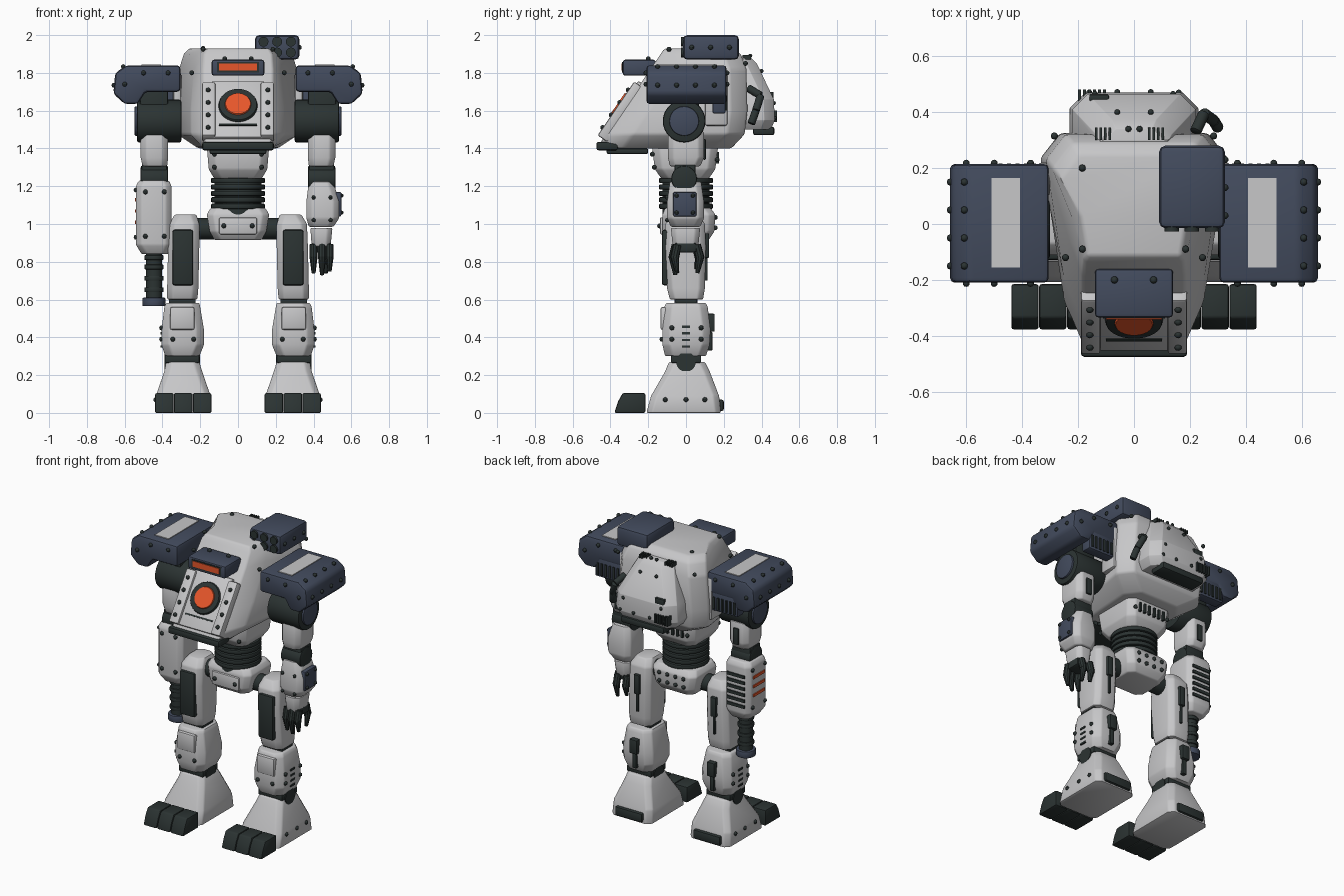
import bpy, bmesh, math
from mathutils import Vector, Matrix

if "Cube" in bpy.data.objects:
    bpy.data.objects.remove(bpy.data.objects["Cube"])

def material(name, c):
    m = bpy.data.materials.new(name)
    m.diffuse_color = (*c, 1)
    m.use_nodes = True
    m.node_tree.nodes["Principled BSDF"].inputs["Base Color"].default_value = m.diffuse_color
    return m

GREY = material("light grey armour", (.57, .57, .58))
NAVY = material("navy armour", (.055, .07, .11))
DARK = material("dark rubber", (.024, .033, .032))
ORANGE = material("orange glass", (.85, .1, .025))

def finish(name, bm, mat, bevel=0):
    bmesh.ops.recalc_face_normals(bm, faces=bm.faces)
    if bevel:
        edges = [e for e in bm.edges if e.is_manifold and e.calc_face_angle() > .35]
        bmesh.ops.bevel(bm, geom=edges, offset=bevel, segments=2, profile=.5,
                        affect='EDGES', clamp_overlap=True)
    me = bpy.data.meshes.new(name)
    bm.to_mesh(me)
    bm.free()
    me.materials.append(mat)
    me.shade_smooth()
    me.set_sharp_from_angle(angle=math.radians(32))
    ob = bpy.data.objects.new(name, me)
    bpy.context.collection.objects.link(ob)
    return ob

def skin(name, rings, mat, bevel=0):
    """Closed skin over rings that have equal point counts."""
    bm = bmesh.new()
    vs = [[bm.verts.new(p) for p in r] for r in rings]
    n = len(vs[0])
    for a, b in zip(vs, vs[1:]):
        for i in range(n):
            bm.faces.new((a[i], a[(i + 1) % n], b[(i + 1) % n], b[i]))
    bm.faces.new(vs[0])
    bm.faces.new(vs[-1])
    return finish(name, bm, mat, bevel)

def loft(name, secs, mat, c=.03, bevel=.008, s=1):
    """Stack of chamfered rectangles (z, x0, x1, y0, y1)."""
    rings = []
    for z, a, b, y0, y1 in secs:
        pts = [(a + c, y0), (b - c, y0), (b, y0 + c), (b, y1 - c),
               (b - c, y1), (a + c, y1), (a, y1 - c), (a, y0 + c)]
        rings.append([(s * x, y, z) for x, y in pts])
    return skin(name, rings, mat, bevel)

def boxes(name, items, mat, bevel=0, frame=Matrix()):
    """One object from boxes given as (x0, x1, y0, y1, z0, z1)."""
    bm = bmesh.new()
    for x0, x1, y0, y1, z0, z1 in items:
        m = Matrix.Translation(((x0 + x1) / 2, (y0 + y1) / 2, (z0 + z1) / 2)) @ \
            Matrix.Diagonal((abs(x1 - x0), abs(y1 - y0), abs(z1 - z0), 1))
        bmesh.ops.create_cube(bm, size=1, matrix=frame @ m)
    return finish(name, bm, mat, bevel)

def cyl(name, p, q, r, mat, r2=None, seg=28, bevel=0):
    p, q = Vector(p), Vector(q)
    m = Matrix.Translation((p + q) / 2) @ (q - p).to_track_quat('Z', 'Y').to_matrix().to_4x4()
    bm = bmesh.new()
    bmesh.ops.create_cone(bm, cap_ends=True, segments=seg, radius1=r,
                          radius2=r if r2 is None else r2, depth=(q - p).length, matrix=m)
    return finish(name, bm, mat, bevel)

def rivets(name, pts, r=.013, frame=Matrix()):
    bm = bmesh.new()
    for p in pts:
        bmesh.ops.create_uvsphere(bm, u_segments=10, v_segments=6, radius=r,
                                  matrix=Matrix.Translation(frame @ Vector(p)))
    return finish(name, bm, DARK)

# Torso hull: narrow sloped front, wide back
rings = []
for z, wf, wm, wb, yb in [(1.40, .16, .18, .21, .24), (1.475, .185, .25, .325, .31),
                          (1.60, .185, .25, .335, .325), (1.82, .185, .235, .315, .32),
                          (1.90, .18, .215, .29, .29), (1.93, .165, .19, .265, .25)]:
    yf = -.44 + .68 * (z - 1.45)
    half = [(wf, yf), (wm, yf + .14), (wb, yb - .09), (wb - .07, yb)]
    rings.append([(x, y, z) for x, y in half] + [(-x, y, z) for x, y in reversed(half)])
skin("torso", rings, GREY, .012)
boxes("chin_guard", [(-.19, .19, -.475, -.36, 1.39, 1.435)], DARK, .012)
boxes("chin_lip", [(-.15, .15, -.42, -.2, 1.37, 1.4)], DARK, .01)
boxes("torso_side_panels", [(s * .30, s * .343, .10, .22, 1.52, 1.80) for s in (-1, 1)], GREY, .012)
rivets("torso_rivets", [(s * x, y, z) for s in (-1, 1) for x, y, z in
       [(.185, .2, 1.93), (.185, -.09, 1.925), (.07, -.2, 1.875), (.285, .315, 1.85), (.245, -.12, 1.8)]])

# Sloped chest panel, lens and rails, in a frame on the front slope
n = Vector((0, -.827, .562))
u = Vector((0, .562, .827))
F = Matrix(((1, 0, 0, 0), (0, u.y, n.y, -.44), (0, u.z, n.z, 1.45), (0, 0, 0, 1)))
boxes("chest_panel", [(-.14, .14, .0, .36, -.02, .018)], GREY, .008, F)
boxes("chest_rails", [(s * .12, s * .19, .0, .345, -.03, .034) for s in (-1, 1)], GREY, .01, F)
rivets("chest_rivets", [(s * .158, v, .035) for s in (-1, 1) for v in (.05, .13, .21, .29)], .013, F)
cyl("lens_ring", F @ Vector((0, .2, .0)), F @ Vector((0, .2, .034)), .107, DARK, .1, 32, .005)
cyl("lens", F @ Vector((0, .2, .03)), F @ Vector((0, .2, .041)), .071, ORANGE, .066, 32)
boxes("chest_seam", [(-.1, .1, .072, .082, .01, .024)], DARK, 0, F)

# Visor
boxes("visor_hood", [(-.14, .14, -.335, -.16, 1.785, 1.87)], NAVY, .014)
boxes("visor_slit", [(-.1, .1, -.342, -.33, 1.812, 1.85)], ORANGE)
boxes("visor_recess", [(-.11, .11, -.338, -.33, 1.803, 1.858)], DARK)
rivets("visor_rivets", [(s * x, -.2, z) for s in (-1, 1) for x, z in [(.07, 1.87)]])

# Rocket launcher
boxes("launcher", [(.09, .325, -.015, .28, 1.87, 2.0)], NAVY, .022)
for i, x in enumerate((.135, .207, .28)):
    for j, z in enumerate((1.965, 1.908)):
        cyl(f"rocket_tube_{i}{j}", (x, -.026, z), (x, .02, z), .026, DARK, seg=20)
rivets("launcher_rivets", [(.325, y, z) for y in (.03, .13, .23) for z in (1.935,)])

# Backpack, vents and exhaust pipe
loft("backpack", [(z, -w, w, .24, y) for z, w, y in
     [(1.50, .20, .45), (1.55, .23, .47), (1.66, .22, .465), (1.85, .135, .375), (1.885, .12, .34)]],
     GREY, .055, .01)
boxes("backpack_outlet", [(-.16, .16, .355, .468, 1.47, 1.515)], DARK, .012)
boxes("backpack_grille", [(-.20 + i * .018, -.19 + i * .018, .44, .481, 1.54, 1.60) for i in range(6)], DARK)
boxes("backpack_hatch", [(-.16, -.09, .44, .463, 1.655, 1.70)], DARK, .005)
boxes("backpack_top_vents", [(x + i * .016, x + i * .016 + .009, .30, .345, 1.87, 1.894)
      for x in (-.14, .05) for i in range(4)], DARK)
rivets("backpack_rivets", [(s * x, y, z) for s in (-1, 1) for x, y, z in
       [(.16, .47, 1.56), (.06, .472, 1.56), (.14, .465, 1.64), (.06, .40, 1.81), (.02, .34, 1.89)]], .011)
path = [(.22, .33, 1.72), (.25, .395, 1.68), (.285, .37, 1.60), (.30, .345, 1.53)]
for i, (p, q) in enumerate(zip(path, path[1:])):
    cyl(f"exhaust_pipe_{i}", p, q, .021, DARK, seg=14, bevel=.004)

# Waist and pelvis
loft("waist_block", [(1.24, -.125, .125, -.13, .12), (1.29, -.155, .155, -.165, .155),
                     (1.41, -.165, .165, -.18, .17)], GREY, .04)
for i in range(5):
    cyl(f"waist_ring_{i}", (0, 0, 1.08 + i * .034), (0, 0, 1.108 + i * .034), .143, DARK, bevel=.007)
cyl("waist_core", (0, 0, 1.05), (0, 0, 1.26), .125, DARK)
boxes("waist_vents", [(x - .007, x + .007, .13, .176, 1.32, 1.38)
      for x in (-.09, -.055, -.02, .02, .055, .09)], DARK)
loft("pelvis", [(.915, -.125, .125, -.10, .12), (.96, -.15, .15, -.125, .15),
                (1.05, -.165, .165, -.125, .155), (1.085, -.145, .145, -.11, .13)], GREY, .035)
boxes("pelvis_plate", [(-.1, .1, -.138, -.11, .945, 1.035)], GREY, .008)
rivets("pelvis_rivets", [(s * .075, -.14, .99) for s in (-1, 1)] +
       [(x, .155, z) for x in (-.09, -.03, .03, .09) for z in (.98, 1.035)])
rivets("waist_rivets", [(s * .125, y, z) for s in (-1, 1) for y, z in [(-.178, 1.37), (-.168, 1.30), (.165, 1.34)]])
cyl("hip_axle", (-.24, 0, .975), (.24, 0, .975), .056, DARK)

for s, side in ((-1, "right"), (1, "left")):
    def mb(name, items, mat, bevel=0):
        boxes(f"{side}_{name}", [(s * a, s * b, *r) for a, b, *r in items], mat, bevel)
    def ml(name, secs, mat, c=.03, bevel=.008):
        loft(f"{side}_{name}", secs, mat, c, bevel, s)
    def mr(name, pts, r=.013):
        rivets(f"{side}_{name}", [(s * x, y, z) for x, y, z in pts], r)
    def mc(name, p, q, r, mat, **k):
        cyl(f"{side}_{name}", (s * p[0], *p[1:]), (s * q[0], *q[1:]), r, mat, **k)

    # Shoulder pod
    prof = [(.305, 1.70), (.305, 1.84), (.59, 1.84), (.65, 1.80), (.66, 1.69), (.60, 1.62), (.53, 1.62), (.49, 1.70)]
    skin(f"{side}_shoulder_pod", [[(s * x, y, z if z > 1.66 or abs(y) < .2 else z + .015) for x, z in prof]
         for y in (-.21, .215)], NAVY, .018)
    mb("pod_top_plate", [(.407, .51, -.155, .165, 1.835, 1.845)], GREY)
    mb("pod_rear_vent_box", [(.33, .53, .14, .21, 1.585, 1.72)], NAVY, .01)
    mb("pod_rear_slats", [(.35 + i * .03, .364 + i * .03, .2, .217, 1.60, 1.68) for i in range(6)], DARK)
    ys = (-.15, -.05, .05, .15)
    mr("pod_rivets", [(.607, y, 1.833) for y in ys] + [(.657, y, 1.735) for y in ys] +
       [(x, y, z) for x, z in [(.37, 1.80), (.5, 1.80), (.6, 1.74)] for y in (-.212, .217)])

    # Shoulder joint, upper arm and elbow
    mc("shoulder_joint", (.30, -.01, 1.545), (.535, -.01, 1.545), .113, DARK, bevel=.01)
    mc("shoulder_cap", (.52, -.01, 1.545), (.547, -.01, 1.545), .078, NAVY, bevel=.005)
    mb("shoulder_mount", [(.37, .52, -.08, .07, 1.55, 1.72)], DARK, .01)
    ml("upper_arm", [(1.305, .375, .505, -.085, .075), (1.35, .37, .515, -.095, .095),
                     (1.49, .37, .515, -.095, .095)], GREY)
    mc("elbow", (.37, -.01, 1.24), (.515, -.01, 1.24), .068, DARK, bevel=.008)
    mb("elbow_block", [(.375, .51, -.06, .05, 1.22, 1.315)], DARK, .008)
    mb("upper_arm_strut", [(.42, .46, .09, .105, 1.34, 1.45)], DARK, .006)

    # Thigh
    ml("thigh", [(.60, .215, .375, -.085, .09), (.66, .21, .375, -.1, .1), (.88, .205, .37, -.115, .105),
                 (1.0, .205, .365, -.11, .1), (1.05, .22, .335, -.07, .07)], GREY)
    mb("thigh_front_pad", [(.237, .347, -.128, -.08, .675, .97)], DARK, .012)
    mb("thigh_rear_piston", [(.265, .305, .09, .122, .82, .95), (.277, .293, .085, .115, .70, .82)], DARK, .005)
    mc("knee", (.225, 0, .59), (.365, 0, .59), .055, DARK)

    # Shin and ankle
    ml("shin", [(.30, .205, .385, -.11, .105), (.36, .18, .405, -.125, .125), (.44, .18, .405, -.125, .13),
                (.56, .20, .39, -.115, .115), (.583, .205, .38, -.105, .105)], GREY, .04)
    mb("shin_plate", [(.23, .36, -.135, -.09, .44, .56)], GREY, .01)
    mb("shin_rear_piston", [(.26, .315, .1, .152, .43, .525), (.272, .303, .1, .14, .33, .43)], DARK, .006)
    mb("shin_slots", [(.38, .409, -.022, .022, z, z + .012) for z in (.345, .38, .415, .45)], DARK)
    mr("shin_rivets", [(x, -.127, .39) for x in (.235, .345)] +
       [(.405, y, z) for y in (-.075, .08) for z in (.39, .45)])
    mc("ankle", (.2, 0, .27), (.39, 0, .27), .052, DARK)
    mb("ankle_collar", [(.205, .385, -.08, .08, .265, .305)], DARK, .006)

    # Foot with three toes and a heel pad
    ml("foot", [(0, .14, .44, -.21, .185), (.09, .145, .435, -.185, .175), (.22, .19, .39, -.11, .125),
                (.27, .205, .38, -.09, .10)], GREY, .03)
    toe = [(-.38, 0), (-.215, 0), (-.215, .105), (-.335, .105), (-.36, .06)]
    for i in range(3):
        x = .14 + i * .1
        skin(f"{side}_toe_{i}", [[(s * a, y, z) for y, z in toe] for a in (x + .001, x + .099)], DARK, .009)
    mb("heel_pad", [(.19, .39, .15, .2, .01, .07)], DARK, .01)
    mr("foot_rivets", [(.436, y, .07) for y in (-.11, 0, .1)])

# Cannon forearm
loft("cannon_forearm", [(.84, -.51, -.37, -.08, .08), (.89, -.54, -.352, -.105, .105),
                        (1.20, -.54, -.352, -.105, .105), (1.23, -.525, -.365, -.09, .09)], GREY, .03)
boxes("cannon_rear_slats", [(-.51, -.38, .095, .112, .93 + i * .04, .95 + i * .04) for i in range(6)], DARK)
boxes("cannon_side_stripes", [(-.546, -.53, -.06, .06, z, z + .018) for z in (1.0, 1.06, 1.12)], ORANGE)
rivets("cannon_rivets", [(x, -.107, z) for x in (-.49, -.39) for z in (.935, 1.17)] +
       [(-.54, s * .065, z) for s in (-1, 1) for z in (.93, 1.18)])
cyl("cannon_barrel", (-.445, 0, .58), (-.445, 0, .86), .043, DARK)
for i, z in enumerate((.64, .70, .76, .81)):
    cyl(f"barrel_band_{i}", (-.445, 0, z), (-.445, 0, z + .025), .051, DARK, bevel=.004)
cyl("cannon_muzzle", (-.445, 0, .565), (-.445, 0, .61), .061, NAVY, bevel=.006)

# Hand forearm, cuff and fingers
loft("hand_forearm", [(.985, .375, .505, -.08, .075), (1.03, .362, .535, -.1, .095),
                      (1.12, .362, .535, -.1, .095), (1.225, .375, .505, -.085, .08)], GREY, .03)
boxes("forearm_side_plate", [(.51, .547, -.068, .055, 1.04, 1.17)], NAVY, .008)
rivets("forearm_rivets", [(.548, y, z) for y in (-.05, .037) for z in (1.06, 1.15)] +
       [(x, -.1, z) for x in (.4, .49) for z in (1.02, 1.14)], .011)
loft("wrist_cuff", [(.88, .39, .49, -.07, .065), (.98, .383, .50, -.08, .075)], GREY, .025)
boxes("palm", [(.39, .495, -.06, .055, .85, .9)], DARK, .01)
for i, (x, y, z) in enumerate([(.40, -.06, .74), (.445, -.07, .73), (.485, -.06, .75), (.40, .07, .76), (.465, .075, .74)]):
    cyl(f"finger_{i}", (x, y * .75, .89), (x, y, .82), .023, DARK, seg=10)
    cyl(f"fingertip_{i}", (x, y, .83), (x, y * .8, z), .023, DARK, .011, 10)
